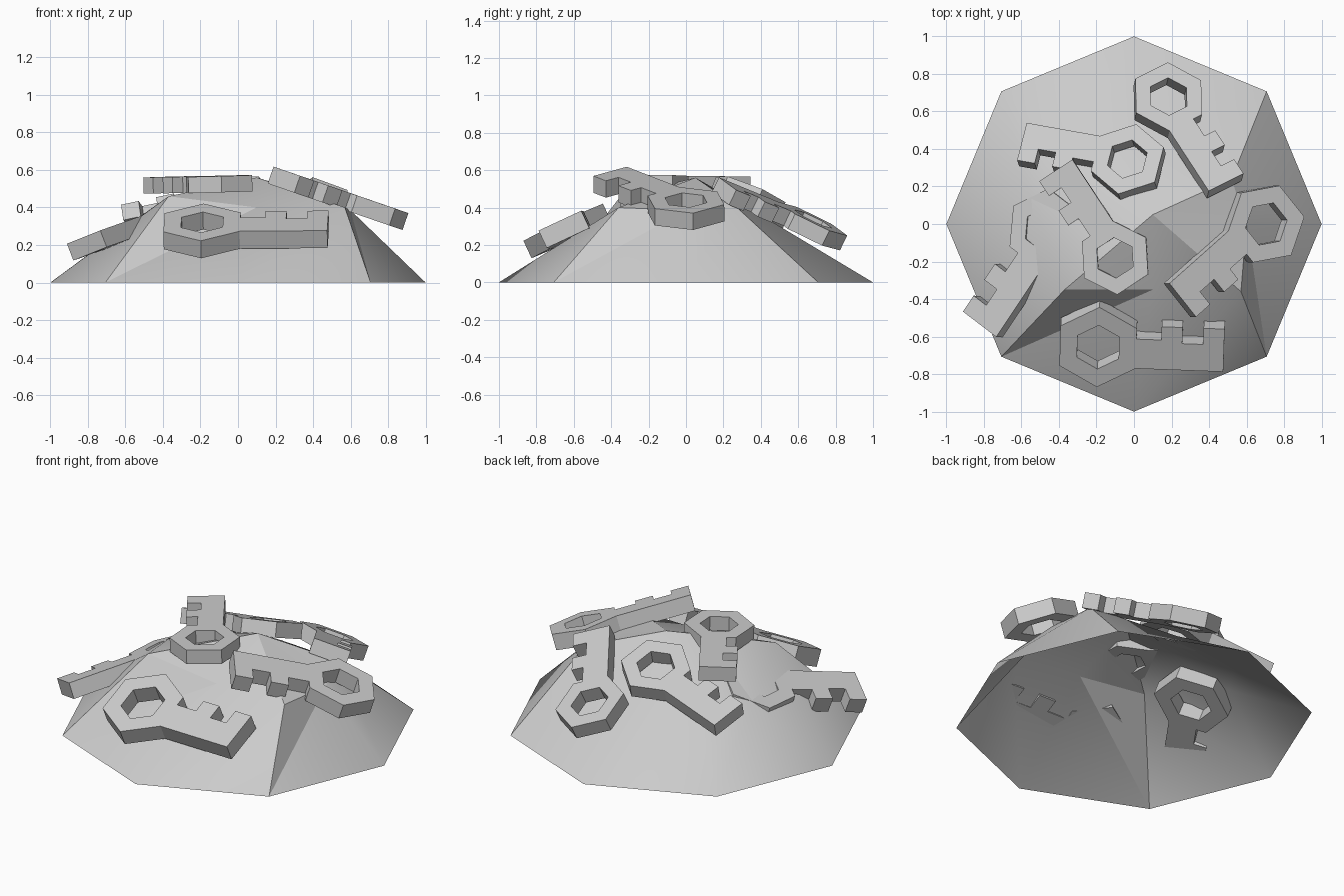
import bpy, bmesh, math
from mathutils import Vector, Matrix

if "Cube" in bpy.data.objects:
    bpy.data.objects.remove(bpy.data.objects["Cube"])


def finish(bm, name):
    bmesh.ops.recalc_face_normals(bm, faces=bm.faces)
    me = bpy.data.meshes.new(name)
    bm.to_mesh(me)
    bm.free()
    ob = bpy.data.objects.new(name, me)
    bpy.context.collection.objects.link(ob)
    return ob


# Open mound: octagonal rim, uneven shoulder ring, off-centre peak
bm = bmesh.new()
rim = [bm.verts.new((math.cos(i * math.pi / 4), math.sin(i * math.pi / 4), 0)) for i in range(8)]
shoulder = [bm.verts.new(p) for p in (
    (0.60, 0.00, 0.385), (0.52, 0.24, 0.43), (0.02, 0.40, 0.36), (-0.38, 0.42, 0.31),
    (-0.56, 0.17, 0.325), (-0.37, -0.35, 0.46), (0.10, -0.35, 0.40), (0.57, -0.36, 0.40))]
peak = bm.verts.new((0.10, 0.05, 0.56))
for i in range(8):
    j = (i + 1) % 8
    bm.faces.new((rim[i], rim[j], shoulder[j]))
    bm.faces.new((rim[i], shoulder[j], shoulder[i]))
    bm.faces.new((shoulder[i], shoulder[j], peak))
mound = finish(bm, "mound")
bpy.context.view_layer.objects.active = mound
mound.select_set(True)
bpy.ops.object.shade_smooth_by_angle(angle=math.radians(25))


# Key: hexagonal ring bow with a toothed blade
FLAT = .21 * math.cos(math.pi / 6)
SHAFT = [(FLAT, -.105), (.6, -.105), (.6, .12), (.5, .12), (.5, .035),
         (.4, .035), (.4, .12), (.3, .12), (.3, .05), (FLAT, .05)]
HALF = 0.046


def prism(bm, pts):
    lo = [bm.verts.new((x, y, -HALF)) for x, y in pts]
    hi = [bm.verts.new((x, y, HALF)) for x, y in pts]
    bm.faces.new(lo[::-1])
    bm.faces.new(hi)
    n = len(pts)
    for i in range(n - 1):  # end against the bow stays open
        bm.faces.new((lo[i], lo[i + 1], hi[i + 1], hi[i]))


def make_key(name, bow, tip, normal):
    bm = bmesh.new()
    # ring bow from four loops
    loops = [[bm.verts.new((r * math.cos(math.radians(30 + 60 * i)),
                            r * math.sin(math.radians(30 + 60 * i)), z)) for i in range(6)]
             for r, z in ((.21, -HALF), (.21, HALF), (.115, HALF), (.115, -HALF))]
    for k in range(4):
        a, b = loops[k], loops[(k + 1) % 4]
        for i in range(6):
            j = (i + 1) % 6
            bm.faces.new((a[i], a[j], b[j], b[i]))
    prism(bm, SHAFT)
    ob = finish(bm, name)
    # orient along bow -> tip
    x = Vector(tip) - Vector(bow)
    s = x.length / 0.6
    x.normalize()
    z = Vector(normal)
    z = (z - x * z.dot(x)).normalized()
    y = z.cross(x)
    m = Matrix((x, y, z)).transposed().to_4x4()
    ob.data.transform(Matrix.Translation(bow) @ m @ Matrix.Scale(s, 4))


make_key("front_key", (-0.19, -0.635, 0.275), (0.48, -0.66, 0.28), (0, -0.42, 0.9))
make_key("right_key", (0.69, 0.00, 0.395), (0.24, -0.40, 0.55), (0.36, 0.03, 0.93))
make_key("back_key", (0.18, 0.66, 0.30), (0.48, 0.20, 0.49), (0.12, 0.42, 0.9))
make_key("back_left_key", (-0.03, 0.33, 0.455), (-0.59, 0.43, 0.335), (-0.2, 0.38, 0.9))
make_key("top_key", (-0.10, -0.18, 0.525), (-0.41, 0.29, 0.52), (0.0, -0.05, 1))
# this one lies turned over, teeth on the other side, its bow half buried
make_key("left_key", (-0.46, -0.03, 0.32), (-0.80, -0.54, 0.20), (0.37, 0.0, -0.92))
